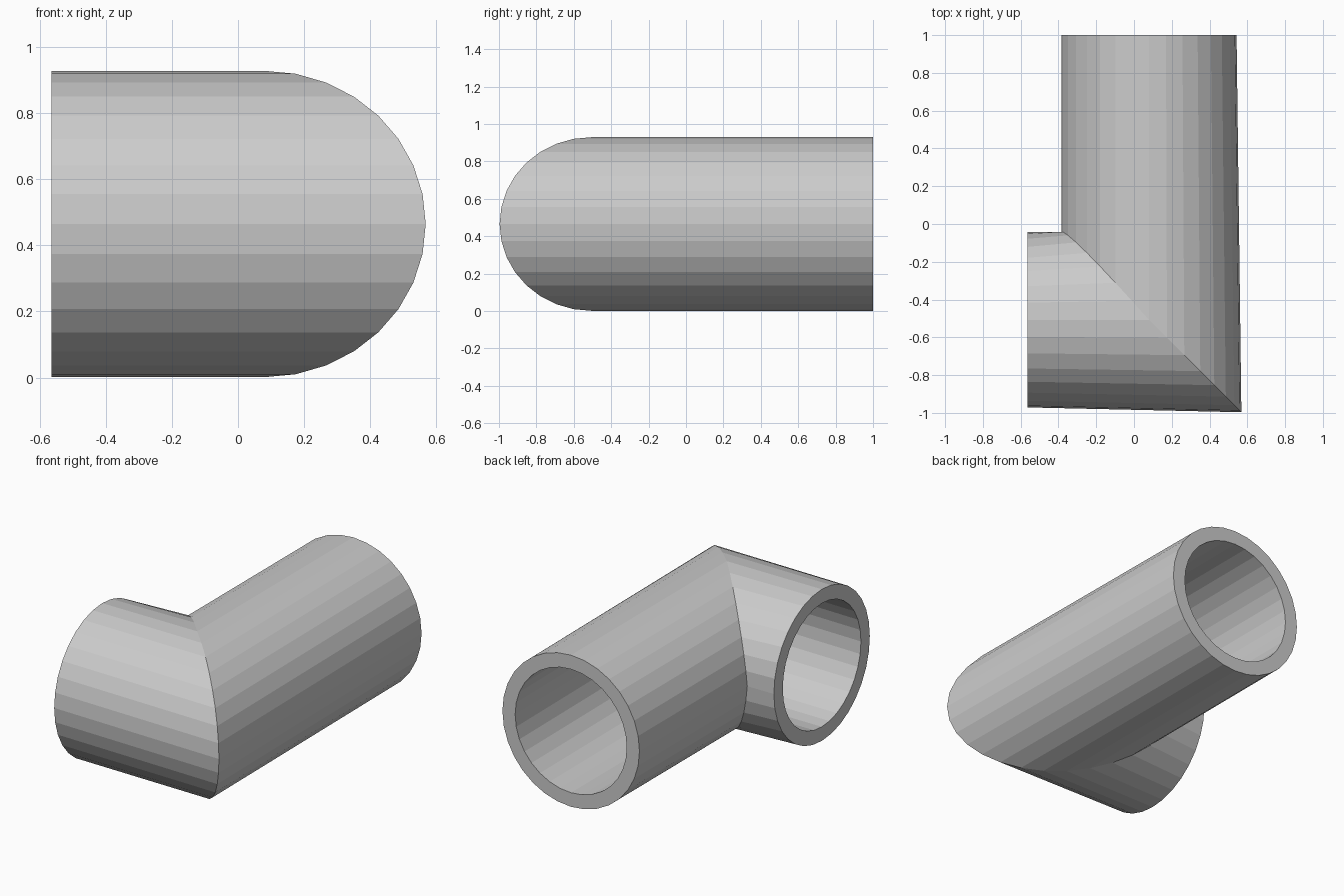
import bpy, bmesh
from math import sin, cos, pi

if "Cube" in bpy.data.objects:
    bpy.data.objects.remove(bpy.data.objects["Cube"])

SIDES = 32
CX, CY, CZ = 0.079, -0.507, 0.465   # where the two pipe axes meet
R_OUT, R_IN = 0.464, 0.378
FLARE = 1.055                      # outer side of the mitre bulges slightly

bm = bmesh.new()


def ring(r, where):
    """One 32-sided loop: open end of the long pipe, mitre joint, or open end of the short pipe."""
    verts = []
    for i in range(SIDES):
        a = 2 * pi * i / SIDES
        c, s = cos(a), sin(a)
        x, y, z = CX + r * c, CY - r * c, CZ + r * s
        if where == "long":
            y = 1.0
        elif where == "short":
            x = -0.565
        elif c > 0:
            x, y = CX + r * c * FLARE, CY - r * c * FLARE
        else:
            y += 0.026 * 2 * abs(c * s)
        verts.append(bm.verts.new((x, y, z)))
    return verts


# Outer skin, rim, inner skin, rim: a closed chain of loops
loops = [ring(R_OUT, w) for w in ("long", "mitre", "short")]
loops += [ring(R_IN, w) for w in ("short", "mitre", "long")]
for a, b in zip(loops, loops[1:] + loops[:1]):
    for i in range(SIDES):
        j = (i + 1) % SIDES
        bm.faces.new((a[i], a[j], b[j], b[i]))
bmesh.ops.recalc_face_normals(bm, faces=bm.faces)

mesh = bpy.data.meshes.new("pipe_elbow")
bm.to_mesh(mesh)
bm.free()
bpy.context.collection.objects.link(bpy.data.objects.new("pipe_elbow", mesh))
